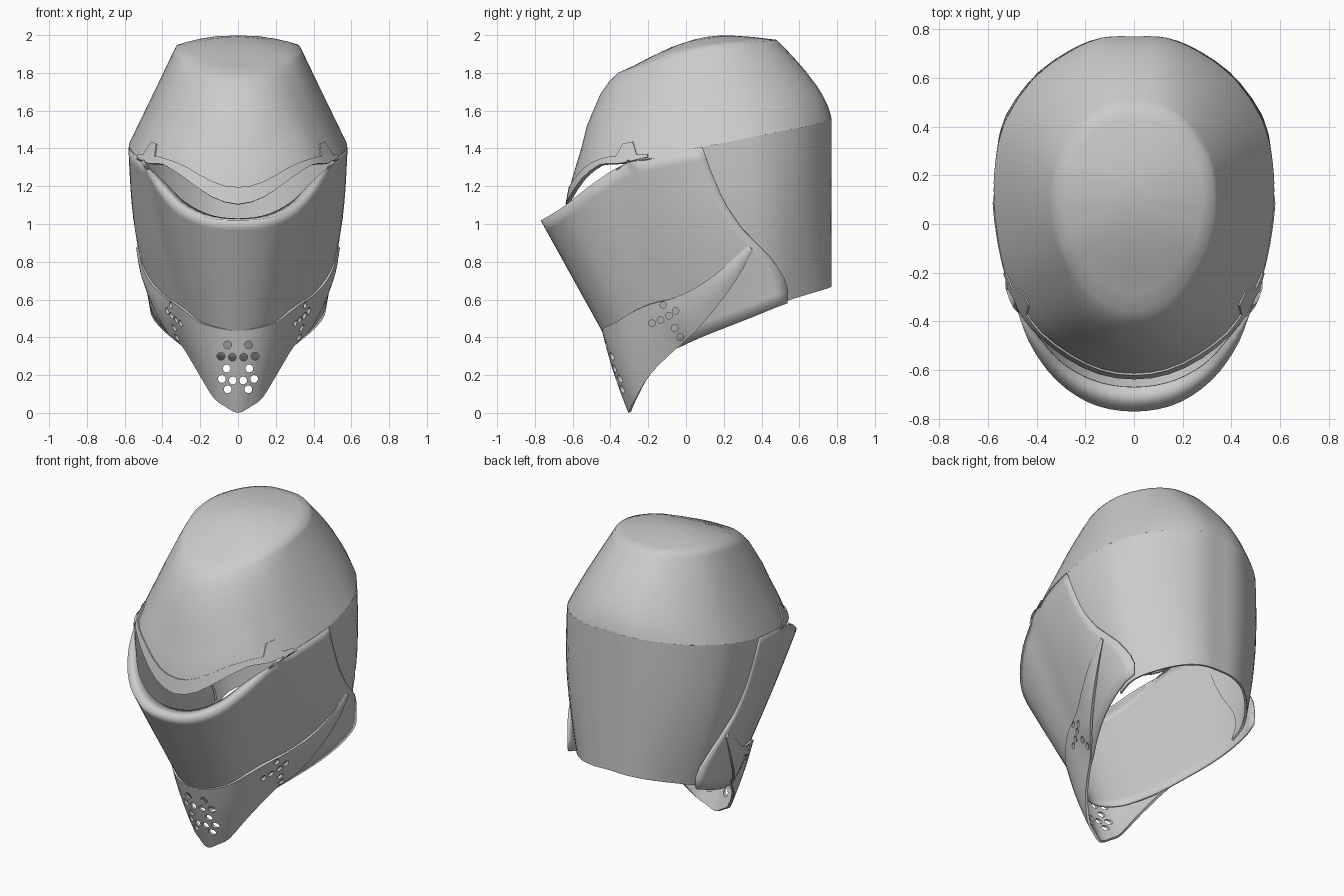
import bpy, bmesh, math
from mathutils import Vector as V, Matrix

if "Cube" in bpy.data.objects:
    bpy.data.objects.remove(bpy.data.objects["Cube"])

steel = bpy.data.materials.new("steel_grey")
steel.diffuse_color = (0.6, 0.6, 0.6, 1)
steel.use_nodes = True
steel.node_tree.nodes["Principled BSDF"].inputs["Base Color"].default_value = steel.diffuse_color

# Half cross-sections, running from the back centre (0) to the front centre (13)
RIDGE = [V(p) for p in [
    (0, .77, 1.555), (.13, .765, 1.55), (.26, .71, 1.535), (.41, .6, 1.51), (.53, .42, 1.475),
    (.57, .25, 1.44), (.575, .1, 1.41), (.56, -.05, 1.385), (.53, -.2, 1.355), (.48, -.35, 1.305),
    (.42, -.505, 1.205), (.315, -.645, 1.095), (.17, -.74, 1.035), (0, -.77, 1.02)]]
HEM = [V(p) for p in [
    (0, .77, .67), (.11, .765, .665), (.22, .72, .65), (.33, .62, .62), (.42, .485, .575),
    (.42, .34, .51), (.385, .2, .45), (.335, .07, .395), (.285, -.04, .345), (.245, -.12, .32),
    (.2, -.2, .3), (.155, -.27, .285), (.085, -.33, .275), (0, -.355, .27)]]
BROW = RIDGE[:9] + [V(p) for p in [
    (.47, -.345, 1.322), (.39, -.45, 1.315), (.275, -.545, 1.24), (.14, -.61, 1.145), (0, -.63, 1.105)]]
LIP = RIDGE[:10] + [V(p) for p in [
    (.385, -.475, 1.22), (.285, -.58, 1.12), (.15, -.648, 1.05), (0, -.67, 1.03)]]
CROWN_TOP = [V(p) for p in [
    (0, .48, 1.975), (.09, .475, 1.973), (.17, .44, 1.97), (.24, .37, 1.965), (.3, .27, 1.955),
    (.325, .17, 1.945), (.33, .07, 1.93), (.32, -.02, 1.91), (.29, -.11, 1.89), (.25, -.18, 1.865),
    (.2, -.25, 1.84), (.14, -.31, 1.82), (.07, -.35, 1.805), (0, -.36, 1.8)]]


def table(pairs, x):
    """Piecewise linear lookup."""
    if x <= pairs[0][0]:
        return pairs[0][1]
    for (a, p), (b, q) in zip(pairs, pairs[1:]):
        if x <= b:
            return p + (q - p) * (x - a) / (b - a)
    return pairs[-1][1]


def beyond(end, inner):
    """Neighbour past an end: mirrored on the centre plane, else extrapolated."""
    return V((-inner.x, inner.y, inner.z)) if abs(end.x) < 1e-6 else 2 * end - inner


def spline(pts, u):
    n = len(pts) - 1
    i = max(0, min(int(u), n - 1))
    f = u - i
    p1, p2 = pts[i], pts[i + 1]
    p0 = pts[i - 1] if i > 0 else beyond(p1, p2)
    p3 = pts[i + 2] if i + 2 <= n else beyond(p2, p1)
    return .5 * (2 * p1 + (p2 - p0) * f + (2 * p0 - 5 * p1 + 4 * p2 - p3) * f * f
                 + (3 * p1 - p0 - 3 * p2 + p3) * f ** 3)


def outward(p, d):
    r = V((p.x, p.y - .1, 0))
    return p + r.normalized() * d if r.length > 1e-6 else p


def sheet(name, rows, flip=False, thick=.014, angle=40, cutter=None):
    """Skin half rows (starting on the centre plane), mirror them and thicken inward."""
    bm = bmesh.new()
    grid = []
    for row in rows:
        full = [V((-p.x, p.y, p.z)) for p in reversed(row[1:])] + list(row)
        grid.append([bm.verts.new(p) for p in full])
    for a, b in zip(grid, grid[1:]):
        for c in range(len(a) - 1):
            q = (a[c], b[c], b[c + 1], a[c + 1])
            bm.faces.new(q[::-1] if flip else q)
    bmesh.ops.remove_doubles(bm, verts=bm.verts, dist=.0005)
    me = bpy.data.meshes.new(name)
    bm.to_mesh(me)
    bm.free()
    me.materials.append(steel)
    ob = bpy.data.objects.new(name, me)
    bpy.context.collection.objects.link(ob)
    bpy.ops.object.select_all(action='DESELECT')
    bpy.context.view_layer.objects.active = ob
    ob.select_set(True)
    mod = ob.modifiers.new("thickness", 'SOLIDIFY')
    mod.thickness, mod.offset = thick, -1
    bpy.ops.object.modifier_apply(modifier=mod.name)
    if cutter:
        mod = ob.modifiers.new("holes", 'BOOLEAN')
        mod.operation, mod.solver, mod.object = 'DIFFERENCE', 'EXACT', cutter
        bpy.ops.object.modifier_apply(modifier=mod.name)
    bpy.ops.object.shade_smooth_by_angle(angle=math.radians(angle))
    return ob


def span(a, b, n):
    return [a + (b - a) * i / n for i in range(n + 1)]


def wall(u, t):
    p = spline(RIDGE, u).lerp(spline(HEM, u), t)
    p.x *= 1 + table([(6, .08), (9, .03)], u) * math.sin(math.pi * t)
    return p


# Where the visor plate ends on the side, by height fraction
SEAM = [(0, 6.1), (.15, 5.87), (.32, 5.55), (.49, 5.05), (.62, 4.55), (.73, 4.15), (.83, 3.9),
        (.91, 3.77), (1, 3.9)]


def visor_point(u, t):
    fade = max(0, 1 - (u - table(SEAM, t)) / 4)
    return outward(wall(u, t), (.006 + .05 * t ** 3) * fade)


# Swell of the crown toward the front, by height fraction
SWELL = [(0, 0), (.18, .02), (.42, .035), (.6, .055), (.84, .055), (.94, .032), (1, 0)]


def crown_point(u, t):
    p = spline(BROW, u).lerp(spline(CROWN_TOP, u), t)
    lean = (p.y - .1) / .6
    p.y += lean * (.2 * t * (1 - t) if lean > 0 else table(SWELL, t) * 1.08)
    return p


# Crown: domed cap, then sloping sides down to the ridge and brow
CENTRE = [(-.36, 1.8), (-.28, 1.835), (-.2, 1.878), (-.1, 1.928), (0, 1.966), (.1, 1.99), (.2, 2.0),
          (.33, 1.993), (.48, 1.975)]


def cap_point(u, k):
    rim = spline(CROWN_TOP, u)
    y = .12 + (rim.y - .12) * k
    drop = table(CENTRE, rim.y) - rim.z
    return V((rim.x * k, y, table(CENTRE, y) - drop * k * k))


us = span(13, 0, 26)
rows = [[cap_point(u, k) for u in us] for k in (0, .17, .4, .65, .85)]
rows += [[crown_point(u, t) for u in us] for t in (1, .94, .84, .72, .6, .42, .3, .18, .08, 0)]
sheet("crown", rows, angle=75)

# Rear shell: tucks under the visor
rows = [[wall(u, t) for u in span(0, table(SEAM, t) + .8, 18)] for t in span(0, 1, 14)]
sheet("rear_shell", rows, flip=True)

# Visor plate with an inward lip under the eye slit
rows = [[spline(LIP, u) for u in span(13, SEAM[0][1], 24)]]
rows += [[visor_point(u, t) for u in span(13, table(SEAM, t), 24)] for t in span(0, 1, 14)]
sheet("visor", rows, angle=140)

# Brow band above the eye slit, with a raised tab at each end
BAND = [(8, .03), (8.4, .05), (8.6, .19), (9, .19), (9.25, .07), (10, .06), (11, .1), (12, .12), (13, .13)]
us = [13, 12.5, 12, 11.5, 11, 10.5, 10, 9.6, 9.25, 9, 8.6, 8.4, 8]
rows = [[outward(crown_point(u, table(BAND, u) * k), .008) for u in us] for k in (1, .5, 0)]
sheet("brow_band", rows, thick=.01)

# Breath hole cutters for the chin guard
bm = bmesh.new()


def drill(pos, axis, radius, depth):
    rot = Matrix.Rotation(math.pi / 2, 4, axis)
    bmesh.ops.create_cone(bm, cap_ends=True, segments=10, radius1=radius, radius2=radius,
                          depth=depth, matrix=Matrix.Translation(pos) @ rot)


for s in (-1, 1):
    for x, z in [(.055, .36), (.09, .30), (.03, .295), (.06, .235), (.085, .18), (.027, .172), (.055, .125)]:
        drill((s * x, -.38, z), 'X', .021, .4)
    for y, z in [(-.12, .57), (-.055, .54), (-.18, .475), (-.135, .492), (-.09, .515), (-.06, .45), (-.03, .4)]:
        drill((s * .36, y, z), 'Y', .018, .4)
me = bpy.data.meshes.new("hole_cutter")
bm.to_mesh(me)
bm.free()
cutter = bpy.data.objects.new("hole_cutter", me)
bpy.context.collection.objects.link(cutter)
cutter.hide_render = True

# Chin guard: pointed strap wrapping the lower visor
UPPER = [V(p) for p in [
    (0, -.445, .435), (.11, -.435, .45), (.205, -.37, .48), (.272, -.292, .53), (.332, -.19, .575),
    (.385, -.06, .61), (.458, .08, .68), (.506, .2, .77), (.528, .325, .885)]]
LOWER = [V(p) for p in [
    (0, -.305, 0), (.07, -.29, .035), (.13, -.265, .08), (.21, -.185, .21), (.298, -.035, .355),
    (.375, .05, .43), (.45, .16, .56), (.505, .27, .71), (.532, .355, .86)]]
us = span(0, 8, 24)
rows = [[outward(spline(UPPER, u).lerp(spline(LOWER, u), k), .01 * math.sin(math.pi * k)) for u in us]
        for k in span(0, 1, 5)]
sheet("chin_guard", rows, thick=.016, cutter=cutter)
bpy.data.objects.remove(cutter)
